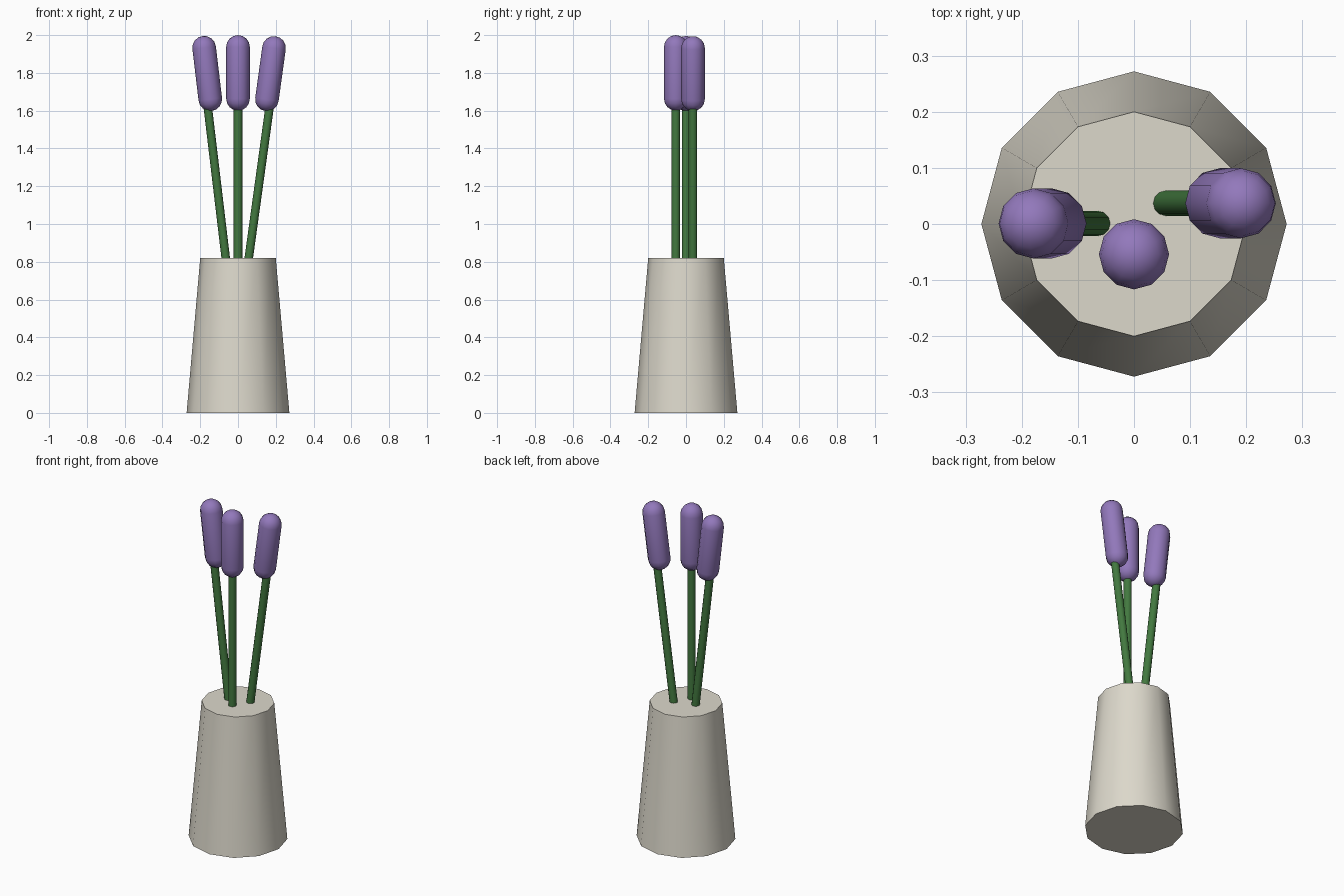
import bpy, math
from mathutils import Vector

if "Cube" in bpy.data.objects:
    bpy.data.objects.remove(bpy.data.objects["Cube"])


def material(name, rgb):
    m = bpy.data.materials.new(name)
    m.diffuse_color = (*rgb, 1)
    m.use_nodes = True
    m.node_tree.nodes["Principled BSDF"].inputs["Base Color"].default_value = m.diffuse_color
    return m


CLAY = material("clay", (0.72, 0.69, 0.60))
GREEN = material("stem_green", (0.055, 0.19, 0.05))
PURPLE = material("petal_purple", (0.29, 0.19, 0.50))
SIDES = 12


def lathe(name, profile, mat, loc=(0, 0, 0), direction=(0, 0, 1)):
    """Revolve (radius, z) points; a zero radius closes to a pole."""
    verts, faces, rings = [], [], []
    for r, z in profile:
        n = 1 if r < 1e-6 else SIDES
        rings.append(range(len(verts), len(verts) + n))
        for i in range(n):
            a = 2 * math.pi * i / SIDES
            verts.append((r * math.cos(a), r * math.sin(a), z))
    for lo, hi in zip(rings, rings[1:]):
        for i in range(SIDES):
            j = (i + 1) % SIDES
            if len(lo) == 1:
                faces.append((lo[0], hi[j], hi[i]))
            elif len(hi) == 1:
                faces.append((lo[i], lo[j], hi[0]))
            else:
                faces.append((lo[i], lo[j], hi[j], hi[i]))
    # flat end caps where the profile does not reach the axis
    if len(rings[0]) > 1:
        faces.append(tuple(reversed(rings[0])))
    if len(rings[-1]) > 1:
        faces.append(tuple(rings[-1]))
    mesh = bpy.data.meshes.new(name)
    mesh.from_pydata(verts, [], faces)
    mesh.materials.append(mat)
    ob = bpy.data.objects.new(name, mesh)
    bpy.context.collection.objects.link(ob)
    ob.location = loc
    # every lean is in the x-z plane
    ob.rotation_euler = (0, math.atan2(direction[0], direction[2]), 0)
    bpy.ops.object.select_all(action='DESELECT')
    ob.select_set(True)
    bpy.context.view_layer.objects.active = ob
    bpy.ops.object.shade_smooth_by_angle(angle=math.radians(40))
    return ob


# tapered vase with closed top
lathe("vase", [(0.272, 0), (0.2, 0.82)], CLAY)

# capsule profile for the flower heads
R, HALF, STEPS = 0.0625, 0.1375, 4
arc = [math.pi / 2 * i / STEPS for i in range(STEPS + 1)]
top = [(R * math.cos(a), HALF + R * math.sin(a)) for a in arc]
capsule = [(r, -z) for r, z in reversed(top)] + top

# stems and heads: name, base x, y, lean (dx/dz), head centre x, z
for side, x, y, lean, hx, hz in [
    ("left", -0.065, 0.001, -0.119, -0.163, 1.797),
    ("middle", 0.0, -0.054, 0.0, 0.0, 1.80),
    ("right", 0.057, 0.037, 0.138, 0.172, 1.796),
]:
    d = Vector((lean, 0, 1))
    base = Vector((x, y, 0.82)) - d * 0.02
    lathe(side + "_stem", [(0.0225, 0), (0.0225, 0.83 * d.length)], GREEN, base, d)
    lathe(side + "_flower_head", capsule, PURPLE, (hx, y, hz), d)
